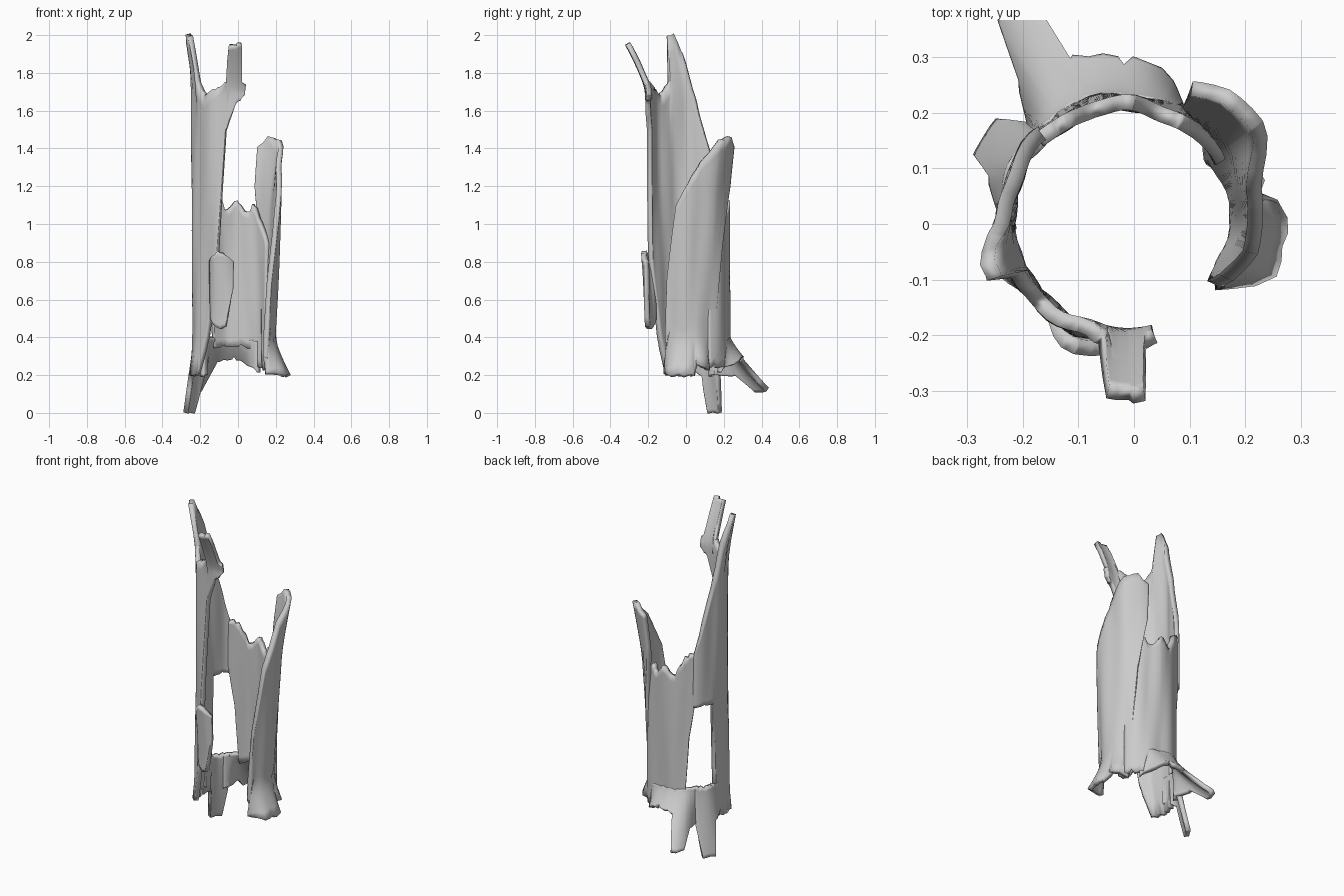
import bpy, bmesh, random
from math import sin, cos, radians

if "Cube" in bpy.data.objects:
    bpy.data.objects.remove(bpy.data.objects["Cube"])

random.seed(4)
ROWS = 20
CENTRE_X, CENTRE_Y = -0.02, 0.01
FOOT_HEIGHT = 0.4

grey = bpy.data.materials.new("weathered_grey")
grey.use_nodes = True
grey.diffuse_color = (0.6, 0.6, 0.6, 1)
shader = grey.node_tree.nodes["Principled BSDF"]
shader.inputs["Base Color"].default_value = grey.diffuse_color


def height_at(outline, angle):
    """Height of a ragged edge at an angle, from (angle, height) corners."""
    for (start, low), (end, high) in zip(outline, outline[1:]):
        if angle <= end:
            return low + (high - low) * (angle - start) / (end - start)


def hump(angle, middle, half_width):
    """Smooth bump: one near the middle, zero at the half width."""
    f = min(1, max(0, 1.5 - 1.5 * abs(angle - middle) / half_width))
    return f * f * (3 - 2 * f)


def no_flare(angle):
    return 0


def shard(name, top, bottom, radius, slope=0.0, foot=no_flare, foot_depth=0.2,
          lip=no_flare, lip_start=1.7, lip_length=0.3, jag=0.007):
    """Curved plate between two edges; foot and lip lean it outwards."""
    start, end = top[0][0], top[-1][0]
    angles = set(range(start, end, 5))
    angles.update(corner[0] for corner in top + bottom)

    bm = bmesh.new()
    previous = None
    for angle in sorted(angles):
        turn = radians(angle)
        high = height_at(top, angle) + random.uniform(-jag, jag)
        low = max(0, height_at(bottom, angle) + random.uniform(-jag, jag))
        column = []
        for row in range(ROWS + 1):
            z = low + (high - low) * row / ROWS
            reach = radius + slope * z
            # Gentle lengthwise ridges
            reach += 0.004 * sin(7 * turn + 3 * z) + 0.002 * sin(13 * turn - 5 * z)
            reach += foot(angle) * max(0, (FOOT_HEIGHT - z) / foot_depth) ** 1.3
            reach += lip(angle) * max(0, (z - lip_start) / lip_length) ** 1.3
            spot = (CENTRE_X + reach * cos(turn), CENTRE_Y + reach * sin(turn), z)
            column.append(bm.verts.new(spot))
        if previous:
            for row in range(ROWS):
                bm.faces.new((previous[row], column[row],
                              column[row + 1], previous[row + 1]))
        previous = column

    mesh = bpy.data.meshes.new(name)
    bm.to_mesh(mesh)
    bm.free()
    mesh.materials.append(grey)
    plate = bpy.data.objects.new(name, mesh)
    bpy.context.collection.objects.link(plate)
    solid = plate.modifiers.new("thickness", 'SOLIDIFY')
    solid.thickness = 0.028
    solid.offset = 0
    bpy.ops.object.select_all(action='DESELECT')
    plate.select_set(True)
    bpy.context.view_layer.objects.active = plate
    bpy.ops.object.shade_smooth_by_angle(angle=radians(40))


# Tall wall with a spire, a notched top and a curled front tongue
def tall_wall_lip(angle):
    return 0.05 * hump(angle, 202, 25) + 0.13 * hump(angle, 271, 25)


def tall_wall_foot(angle):
    return 0.02 * hump(angle, 195, 20)


shard("tall_wall",
      top=[(133, 1.2), (165, 1.6), (187, 1.9), (198, 2), (205, 1.99), (208, 1.75),
           (225, 1.68), (260, 1.75), (265, 1.95), (277, 1.95), (280, 1.75), (285, 1.74)],
      bottom=[(133, 0.9), (165, 0.9), (170, 0.2), (210, 0.2), (228, 0.4),
              (246, 0.8), (258, 1.5), (272, 1.63), (285, 1.68)],
      radius=0.21, foot=tall_wall_foot, lip=tall_wall_lip)

# Back wall, bounded on one side by the large hole
shard("back_wall",
      top=[(30, 0.9), (58, 1.1), (70, 1.06), (84, 1.12), (105, 1.08), (120, 1.2), (137, 1.2)],
      bottom=[(30, 0.25), (58, 0.25), (63, 0.35), (121, 0.35), (127, 0.7), (137, 0.93)],
      radius=0.215, slope=-0.01, jag=0.012)


# Ragged collar flaring at the back of the base, with a hanging tongue
def collar_foot(angle):
    return 0.11 * hump(angle, 100, 40)


shard("base_collar",
      top=[(52, 0.38), (145, 0.4)],
      bottom=[(52, 0.22), (70, 0.25), (90, 0.3), (108, 0.28), (113, 0.13), (121, 0.12),
              (125, 0.2), (145, 0.2)],
      radius=0.21, foot=collar_foot, foot_depth=0.15)


# Long leg reaching the ground and leaning outwards
def leg_foot(angle):
    return 0.07 * hump(angle, 150, 30)


shard("base_leg",
      top=[(135, 0.4), (186, 0.4)],
      bottom=[(135, 0.2), (142, 0), (157, 0), (162, 0.2), (186, 0.25)],
      radius=0.21, foot=leg_foot, foot_depth=0.4)


# Separate side wall with a leaning lip and splayed foot
def side_wall_lip(angle):
    return 0.04 * hump(angle, 42, 30)


def side_wall_foot(angle):
    return 0.09 * hump(angle, -10, 28) + 0.07 * hump(angle, 20, 12)


shard("side_wall",
      top=[(-35, 0.4), (-30, 0.7), (-15, 1.1), (4, 1.25), (34, 1.44), (50, 1.46), (62, 1.4)],
      bottom=[(-35, 0.2), (5, 0.2), (12, 0.25), (34, 0.22), (40, 0.4), (50, 0.9), (62, 1.2)],
      radius=0.185, slope=0.045, foot=side_wall_foot,
      lip=side_wall_lip, lip_start=1.1, lip_length=0.35)


# Loose strip peeling off the front edge
def strip_lip(angle):
    return 0.02 * hump(angle, 252, 20)


shard("front_strip",
      top=[(236, 0.8), (250, 0.86), (268, 0.8)],
      bottom=[(236, 0.5), (245, 0.45), (258, 0.45), (268, 0.65)],
      radius=0.215, lip=strip_lip, lip_start=0.5)
